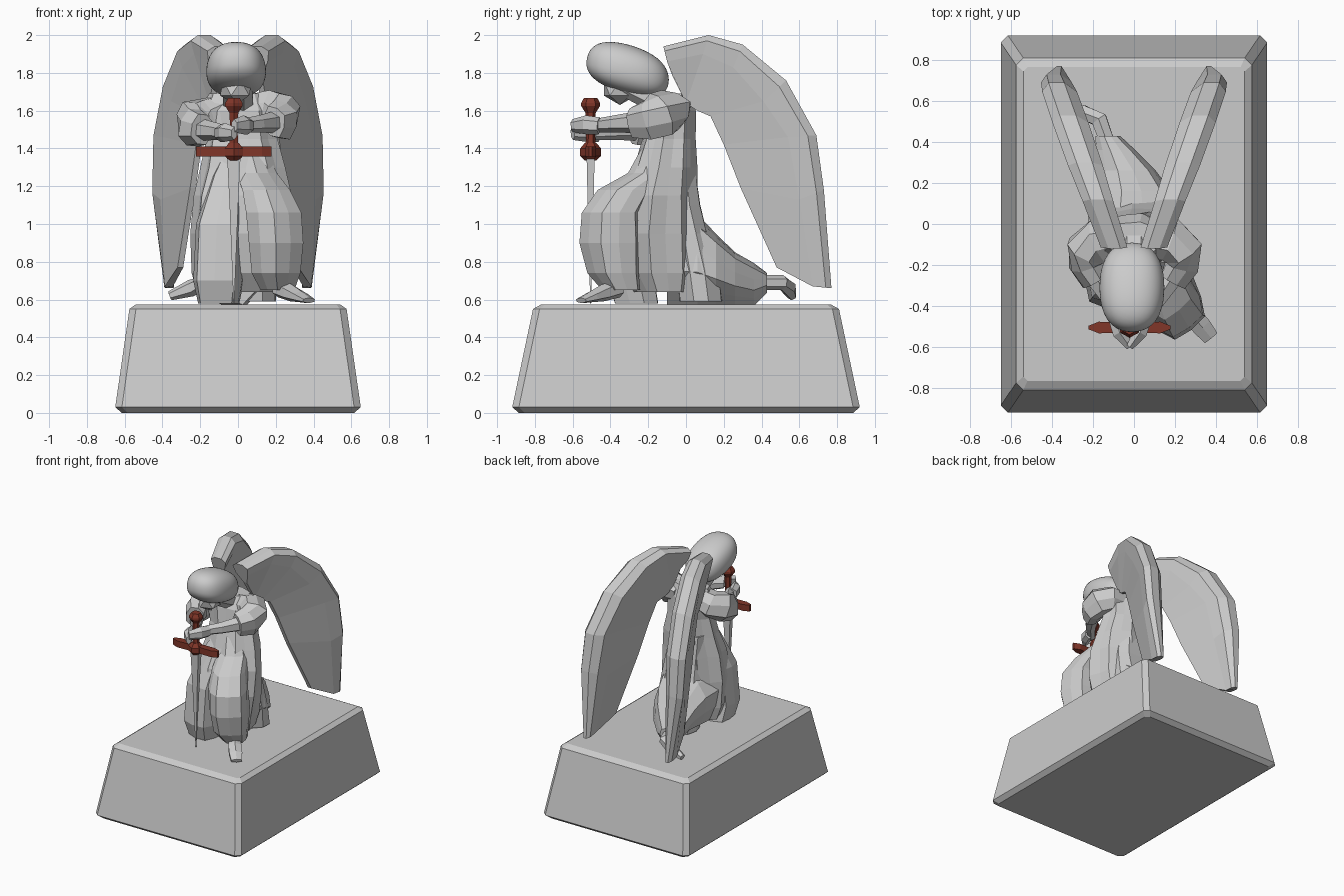
import bpy, bmesh, math, random
from mathutils import Vector

random.seed(4)
Z = Vector((0, 0, 1))


def mesh_object(name, rings, mat=None):
    """Skin a list of equal-length point rings and cap both ends."""
    bm = bmesh.new()
    vs = [[bm.verts.new(p) for p in r] for r in rings]
    n = len(vs[0])
    for a, b in zip(vs, vs[1:]):
        for i in range(n):
            j = (i + 1) % n
            bm.faces.new((a[i], a[j], b[j], b[i]))
    bm.faces.new(vs[0])
    bm.faces.new(vs[-1])
    bmesh.ops.recalc_face_normals(bm, faces=bm.faces)
    me = bpy.data.meshes.new(name)
    bm.to_mesh(me)
    bm.free()
    ob = bpy.data.objects.new(name, me)
    bpy.context.collection.objects.link(ob)
    if mat:
        me.materials.append(mat)
    return ob


def loft(name, stations, n=8, axis=None, fold=0.0, mat=None):
    """Elliptical sections (x, y, z, ra, rb) along a path; fold pleats them."""
    pts = [Vector(s[:3]) for s in stations]
    pleat = [(fold if i % 2 else -fold) * random.uniform(.5, 1.3) for i in range(n)]
    rings = []
    for k, s in enumerate(stations):
        d = axis or (pts[min(k + 1, len(pts) - 1)] - pts[max(k - 1, 0)]).normalized()
        u = Vector((1, 0, 0)) if abs(d.z) > .95 else d.cross(Z).normalized()
        v = Z.cross(u) if abs(d.z) > .95 else u.cross(d)
        ring = []
        for i in range(n):
            a = math.tau * (i + .5) / n
            r = 1 + pleat[i] + random.uniform(-fold, fold) * .5
            ring.append(pts[k] + r * (u * math.cos(a) * s[3] + v * math.sin(a) * s[4]))
        rings.append(ring)
    return mesh_object(name, rings, mat)


def blob(name, loc, scale, sub=1):
    bpy.ops.mesh.primitive_ico_sphere_add(subdivisions=sub, radius=1, location=loc)
    ob = bpy.context.object
    ob.name = name
    ob.scale = scale
    return ob


def cut_rect(x, y, z, c):
    return [(x - c, -y, z), (x, -y + c, z), (x, y - c, z), (x - c, y, z),
            (-x + c, y, z), (-x, y - c, z), (-x, -y + c, z), (-x + c, -y, z)]


# Plinth with chamfered edges
mesh_object("plinth", [cut_rect(.615, .885, 0, .03), cut_rect(.65, .92, .03, .035),
                       cut_rect(.575, .81, .55, .035), cut_rect(.54, .765, .575, .02)])

# Robe: torso, raised knee and trailing skirt
loft("robe_torso", [(0, -.12, .64, .2, .16), (0, -.14, .74, .23, .21), (.01, -.15, .95, .255, .22),
                    (.02, -.135, 1.15, .245, .195), (.03, -.11, 1.3, .215, .165),
                    (.02, -.09, 1.45, .18, .14), (0, -.08, 1.6, .19, .13),
                    (0, -.07, 1.69, .15, .08)], 16, Z, .06)
loft("robe_front_folds", [(-.1, -.26, .58, .12, .12), (-.1, -.29, .7, .145, .13),
                          (-.09, -.27, 1, .14, .13), (-.04, -.2, 1.26, .1, .09),
                          (.0, -.14, 1.42, .06, .06)], 9, Z, .07)
loft("raised_knee", [(.21, -.34, .65, .09, .1), (.2, -.38, .74, .13, .135), (.2, -.4, .9, .145, .155),
                     (.19, -.395, 1.06, .145, .15), (.15, -.32, 1.18, .125, .135),
                     (.1, -.19, 1.27, .11, .11), (.06, -.14, 1.42, .08, .08)], 10, Z, .06)
loft("trailing_skirt", [(-.03, -.1, .82, .2, .24), (-.01, .06, .81, .21, .235), (-.01, .16, .76, .185, .185),
                        (-.04, .26, .71, .145, .14), (-.09, .36, .68, .095, .11),
                        (-.13, .43, .69, .06, .05)], 12, Vector((0, 1, 0)), .05)
loft("robe_back_fold", [(0, -.03, 1.32, .15, .08), (.02, -.01, 1.1, .17, .09),
                        (.02, .02, .95, .18, .1), (.03, .06, .75, .19, .12), (.03, .08, .59, .19, .12)], 9, Z, .05)

# Feet
loft("rear_foot", [(-.12, .37, .69, .04, .04), (-.17, .51, .69, .045, .04), (-.25, .545, .66, .04, .045),
                   (-.36, .56, .62, .025, .025)], 6)
loft("front_foot", [(.22, -.36, .66, .05, .05), (.28, -.44, .635, .055, .045),
                    (.33, -.5, .615, .055, .03), (.375, -.555, .595, .045, .015)], 6)

# Sleeves, forearms and hands (forearms meet on the sword grip)
for s, side in ((1, "right"), (-1, "left")):
    dz = .02 * s
    loft(side + "_sleeve", [(.08 * s, -.07, 1.6, .1, .09), (.17 * s, -.08, 1.585 + dz, .115, .105),
                            (.235 * s, -.13, 1.56 + dz, .105, .12), (.235 * s, -.2, 1.53 + dz, .085, .11),
                            (.19 * s, -.28, 1.52 + dz, .07, .085)], 8, None, .05)
    loft(side + "_forearm", [(.2 * s, -.24, 1.52 + dz, .06, .06), (.11 * s, -.38, 1.51 + dz, .042, .045),
                             (.03 * s - .02, -.49, 1.5 + dz, .03, .035)], 6)
    loft(side + "_hand", [(.075 * s - .02, -.46, 1.5 + dz, .035, .045), (.05 * s - .02, -.53, 1.505 + dz, .04, .05),
                          (-.02, -.6, 1.5 + dz, .02, .035)], 6)

# Neck, bowed face and smooth hair
loft("neck", [(0, -.08, 1.62, .09, .08), (0, -.22, 1.68, .085, .065), (0, -.34, 1.74, .08, .06)], 8)
blob("face", (-.01, -.35, 1.72), (.095, .1, .09))
hair = blob("hair", (-.01, -.305, 1.805), (1, 1, 1), 4)
for v in hair.data.vertices:
    x, y, z = v.co
    p = (abs(x) ** 3 + abs(y) ** 3 + abs(z) ** 3) ** (-1 / 3)
    p = 1 + (p - 1) * .4
    h = .145 * (1 - .1 * y) if z > 0 else .118 * (1 + .12 * y)
    v.co = (x * .158 * p, y * .218 * p - .004, (z * h - y * .042) * p)
bpy.ops.object.shade_smooth_by_angle(angle=math.radians(60))

# Wings: leading edge, crease and trailing edge in (y, z), plus half thickness
stations = [((-.12, 1.94), (-.1, 1.86), (-.07, 1.78), .065), ((.12, 2.0), (.09, 1.9), (.0, 1.64), .075),
            ((.3, 1.95), (.25, 1.83), (.06, 1.6), .085), ((.53, 1.76), (.41, 1.65), (.13, 1.57), .088),
            ((.69, 1.47), (.54, 1.46), (.2, 1.42), .085), ((.73, 1.18), (.6, 1.13), (.29, 1.19), .075),
            ((.77, .66), (.67, .67), (.48, .77), .025)]
for s, side in ((1, "right"), (-1, "left")):
    rings = []
    for lead, crease, trail, t in stations:
        rim = [lead[i] * .7 + crease[i] * .3 for i in (0, 1)]
        sec = [(lead, t * .45), (rim, t), (crease, t * .85), (trail, .015)]
        sec += [(p, -w) for p, w in reversed(sec)]
        cap = .365 if lead[1] < 1 else 1
        rings.append([(s * (min(.137 + .35 * p[0], cap) + w), p[0], p[1]) for p, w in sec])
    mesh_object(side + "_wing", rings)

# Sword held point down
rust = bpy.data.materials.new("rust_red")
rust.diffuse_color = (.22, .037, .022, 1)
SX, SY = -.022, -.505


def spindle(name, prof, n, mat=None):
    return loft(name, [(SX, SY, z, a, b) for z, a, b in prof], n, Z, 0, mat)


spindle("blade", [(.58, .003, .003), (1.1, .032, .022), (1.36, .05, .03)], 4)
spindle("grip", [(1.4, .028, .028), (1.5, .022, .022), (1.6, .028, .028)], 6, rust)
spindle("pommel", [(1.585, .025, .025), (1.625, .053, .05), (1.64, .053, .05), (1.668, .035, .035)], 6, rust)
spindle("guard_hub", [(1.335, .03, .03), (1.36, .055, .055), (1.4, .055, .055), (1.43, .03, .03)], 6, rust)
loft("crossguard", [(SX - .2, SY, 1.384, .012, .036), (SX - .15, SY, 1.384, .04, .036), (SX, SY, 1.384, .035, .036),
                    (SX + .15, SY, 1.384, .04, .036), (SX + .2, SY, 1.384, .012, .036)],
     4, Vector((1, 0, 0)), 0, rust)
